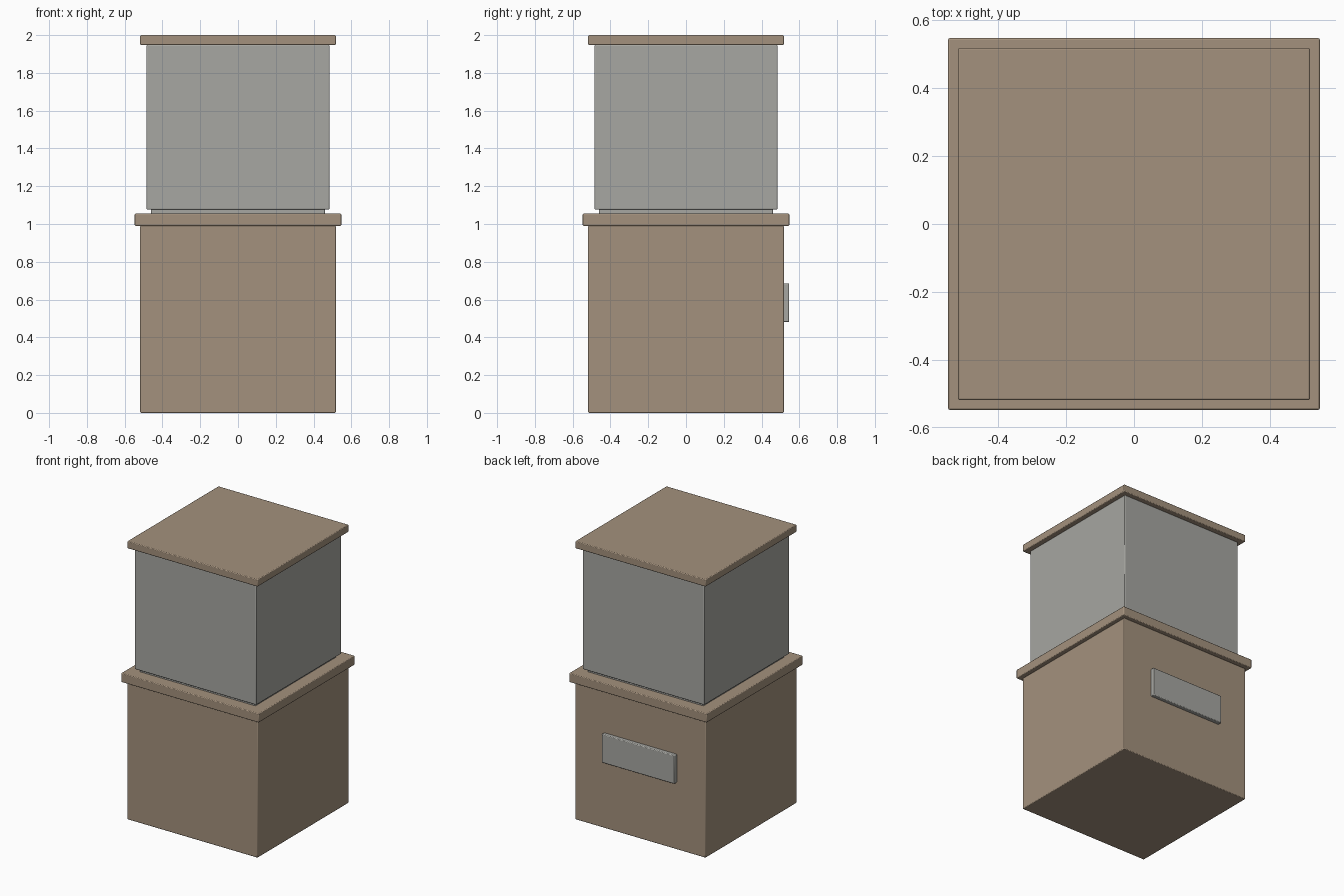
import bpy

if "Cube" in bpy.data.objects:
    bpy.data.objects.remove(bpy.data.objects["Cube"])


def make_material(name, rgb):
    mat = bpy.data.materials.new(name)
    mat.diffuse_color = (*rgb, 1.0)
    mat.use_nodes = True
    mat.node_tree.nodes["Principled BSDF"].inputs["Base Color"].default_value = mat.diffuse_color
    return mat


TAN = make_material("tan", (0.37, 0.285, 0.205))
GREY = make_material("warm_grey", (0.385, 0.385, 0.36))


def block(name, size_x, y_range, z_range, mat, bevel=0.005):
    """Softly bevelled box, centred on x."""
    (y0, y1), (z0, z1) = y_range, z_range
    bpy.ops.mesh.primitive_cube_add(size=1, location=(0, (y0 + y1) / 2, (z0 + z1) / 2))
    obj = bpy.context.object
    obj.name = name
    obj.scale = (size_x, y1 - y0, z1 - z0)
    bpy.ops.object.transform_apply(location=False, rotation=False, scale=True)
    obj.data.materials.append(mat)
    mod = obj.modifiers.new("edge_bevel", 'BEVEL')
    mod.width = bevel
    mod.segments = 2
    bpy.ops.object.shade_smooth_by_angle()
    return obj


# Square stacked parts: name, half width, bottom, top, colour
for name, half, z0, z1, mat in (
    ("lower_box", 0.518, 0.0, 0.99, TAN),
    ("lower_lid", 0.547, 0.99, 1.055, TAN),
    ("recessed_plinth", 0.46, 1.05, 1.082, GREY),
    ("upper_box", 0.484, 1.076, 1.948, GREY),
    ("upper_lid", 0.518, 1.948, 2.0, TAN),
):
    block(name, 2 * half, (-half, half), (z0, z1), mat)

# Plate on the back of the lower box
block("back_plate", 0.58, (0.51, 0.546), (0.48, 0.685), GREY)
